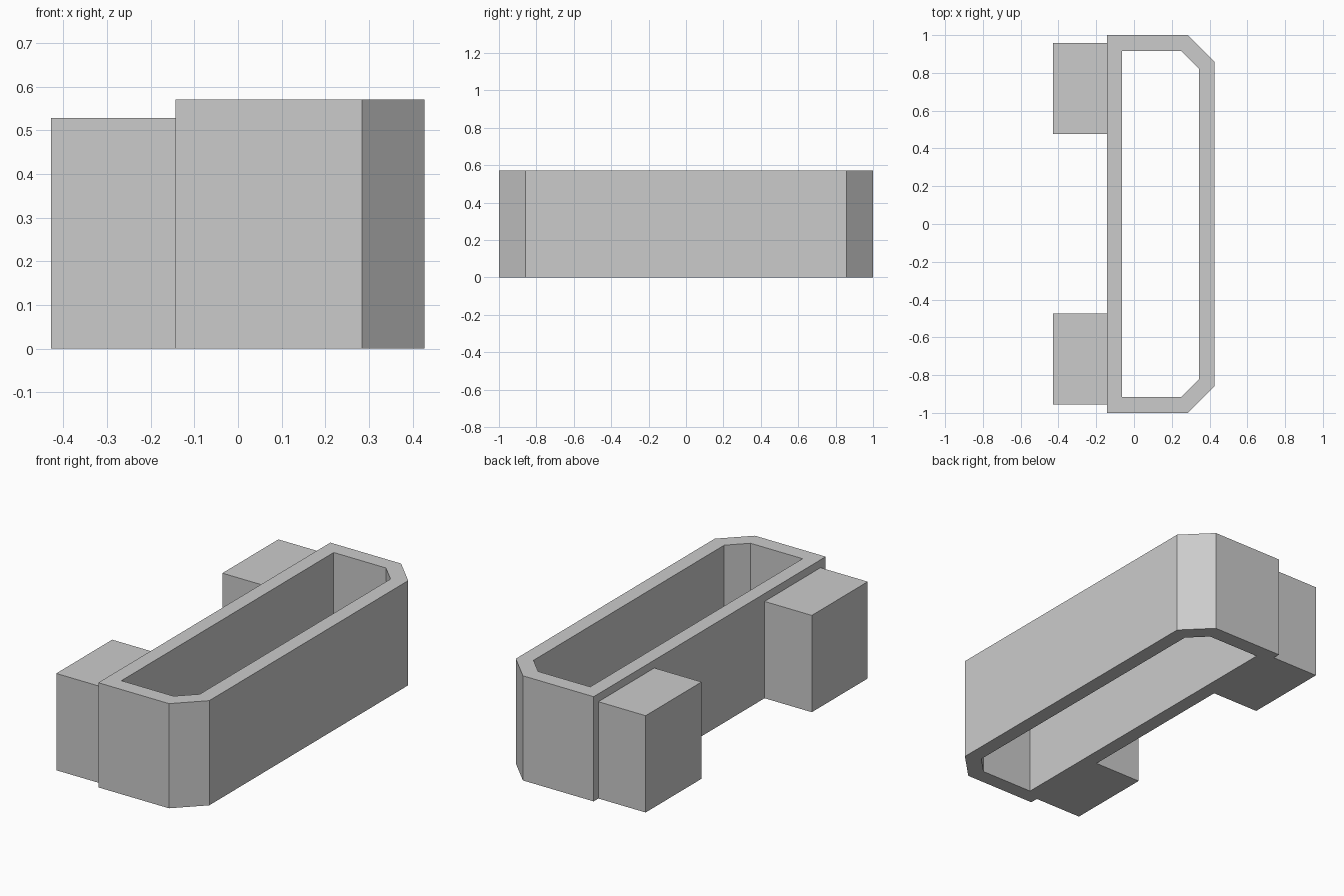
import bpy
import bmesh

cube = bpy.data.objects.get("Cube")
if cube:
    bpy.data.objects.remove(cube, do_unlink=True)

grey = bpy.data.materials.new("plain grey")
grey.use_nodes = True
grey.diffuse_color = (0.6, 0.6, 0.6, 1)
grey.node_tree.nodes["Principled BSDF"].inputs["Base Color"].default_value = (0.6, 0.6, 0.6, 1)


def finish(name, bm):
    bmesh.ops.recalc_face_normals(bm, faces=bm.faces)
    mesh = bpy.data.meshes.new(name)
    bm.to_mesh(mesh)
    bm.free()
    mesh.materials.append(grey)
    obj = bpy.data.objects.new(name, mesh)
    bpy.context.collection.objects.link(obj)
    return obj


def outline(x0, x1, y, cut):
    """Rectangle with both +x corners cut off."""
    return [(x0, -y), (x1 - cut, -y), (x1, -y + cut),
            (x1, y - cut), (x1 - cut, y), (x0, y)]


def ring_wall(name, outer, inner, height):
    """Open tube between two matching outlines."""
    bm = bmesh.new()
    loops = [[bm.verts.new((x, y, z)) for x, y in pts]
             for pts, z in ((outer, 0), (outer, height), (inner, height), (inner, 0))]
    n = len(outer)
    for k in range(4):
        a, b = loops[k], loops[(k + 1) % 4]
        for i in range(n):
            j = (i + 1) % n
            bm.faces.new((a[i], a[j], b[j], b[i]))
    return finish(name, bm)


def block(name, lo, hi):
    bm = bmesh.new()
    bmesh.ops.create_cube(bm, size=1)
    for v in bm.verts:
        v.co = [(l + h) / 2 + c * (h - l) for c, l, h in zip(v.co, lo, hi)]
    return finish(name, bm)


# Hollow body, open at top and bottom
ring_wall("body_wall", outline(-0.143, 0.427, 1.0, 0.143),
          outline(-0.063, 0.345, 0.915, 0.093), 0.571)

# Two mounting blocks on the right side
block("front_block", (-0.428, -0.955, 0), (-0.143, -0.473, 0.528))
block("back_block", (-0.428, 0.477, 0), (-0.143, 0.959, 0.528))
